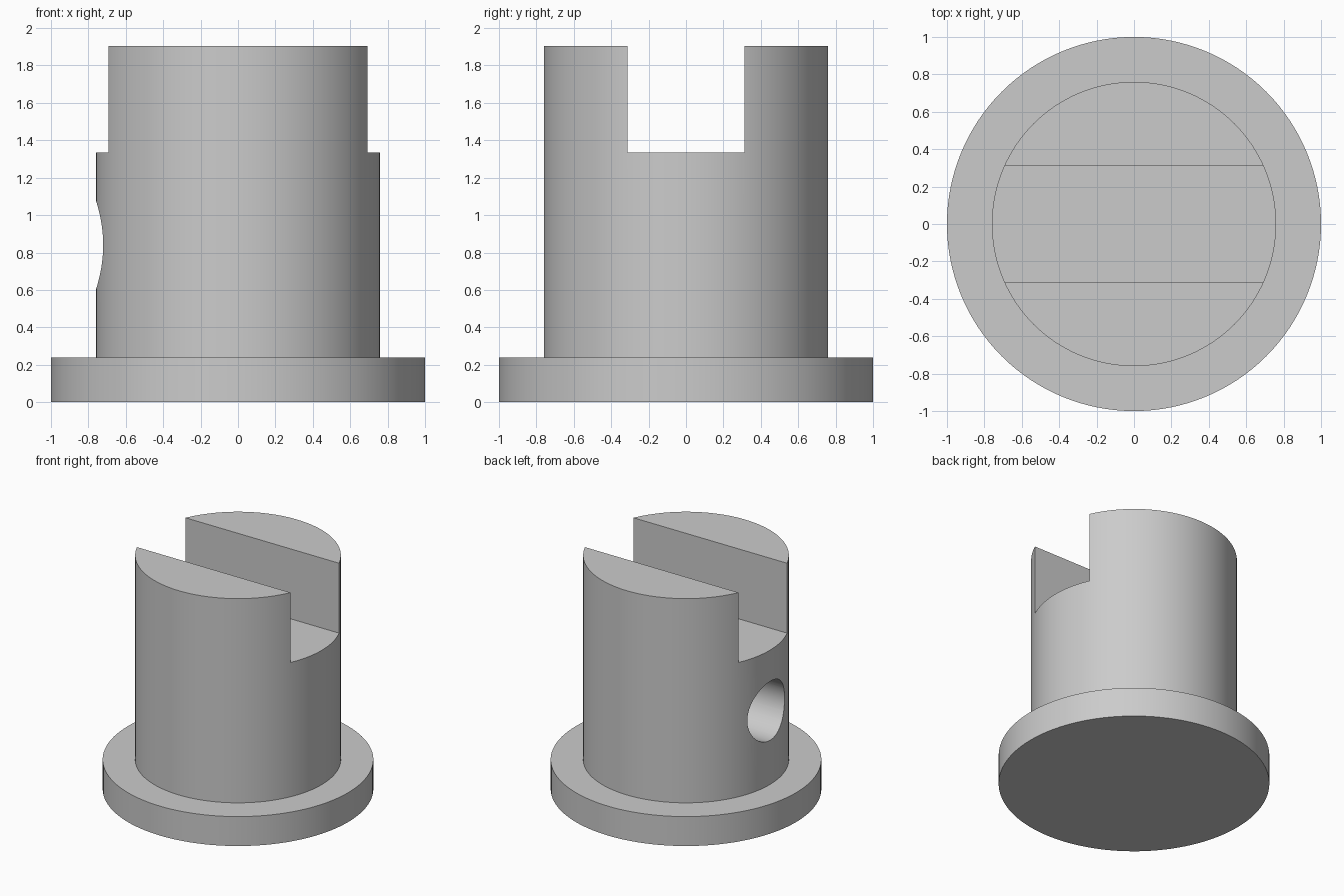
import bpy
import bmesh
import math
from mathutils import Matrix

FLANGE_R, FLANGE_H = 1.0, 0.24
STEM_R, TOP = 0.76, 1.905
SLOT_HALF, SLOT_FLOOR = 0.313, 1.335
HOLE_R, HOLE_Z = 0.24, 0.84
SIDES = 128

cube = bpy.data.objects.get("Cube")
if cube:
    bpy.data.objects.remove(cube, do_unlink=True)

grey = bpy.data.materials.new("plain grey")
grey.use_nodes = True
colour = (0.6, 0.6, 0.6, 1)
grey.diffuse_color = colour
grey.node_tree.nodes["Principled BSDF"].inputs["Base Color"].default_value = colour


def make_object(name, bm):
    bmesh.ops.recalc_face_normals(bm, faces=bm.faces)
    mesh = bpy.data.meshes.new(name)
    bm.to_mesh(mesh)
    bm.free()
    mesh.materials.append(grey)
    obj = bpy.data.objects.new(name, mesh)
    bpy.context.collection.objects.link(obj)
    return obj


def cut(target, cutter):
    cutter.hide_render = True
    mod = target.modifiers.new("cut", "BOOLEAN")
    mod.operation = "DIFFERENCE"
    mod.solver = "EXACT"
    mod.object = cutter
    bpy.context.view_layer.objects.active = target
    bpy.ops.object.modifier_apply(modifier=mod.name)
    bpy.data.objects.remove(cutter, do_unlink=True)


# Flange and stem: one stepped solid grown upwards from a disc
bm = bmesh.new()
rim = bmesh.ops.create_circle(bm, cap_ends=True, segments=SIDES, radius=FLANGE_R)["verts"]
edges = [e for e in bm.edges]
for radius, z in ((FLANGE_R, FLANGE_H), (STEM_R, FLANGE_H), (STEM_R, TOP)):
    grown = bmesh.ops.extrude_edge_only(bm, edges=edges)["geom"]
    edges = [g for g in grown if isinstance(g, bmesh.types.BMEdge)]
    for v in (g for g in grown if isinstance(g, bmesh.types.BMVert)):
        flat = v.co.xy.normalized() * radius
        v.co = (flat.x, flat.y, z)
bmesh.ops.contextual_create(bm, geom=edges)
body = make_object("flanged_slotted_post", bm)

# Straight slot across the top
bm = bmesh.new()
bmesh.ops.create_cube(bm, size=1, matrix=Matrix.Translation((0, 0, SLOT_FLOOR + 0.5))
                      @ Matrix.Diagonal((3, 2 * SLOT_HALF, 1, 1)))
cut(body, make_object("slot_cutter", bm))

# Round blind hole in one side, reaching the centre
bm = bmesh.new()
bmesh.ops.create_cone(bm, cap_ends=True, segments=64, radius1=HOLE_R, radius2=HOLE_R, depth=1,
                      matrix=Matrix.Translation((-0.5, 0, HOLE_Z))
                      @ Matrix.Rotation(math.pi / 2, 4, "Y"))
cut(body, make_object("hole_cutter", bm))

# Smooth round walls with crisp edges
bpy.ops.object.select_all(action="DESELECT")
body.select_set(True)
bpy.context.view_layer.objects.active = body
bpy.ops.object.shade_smooth_by_angle(angle=math.radians(30))
